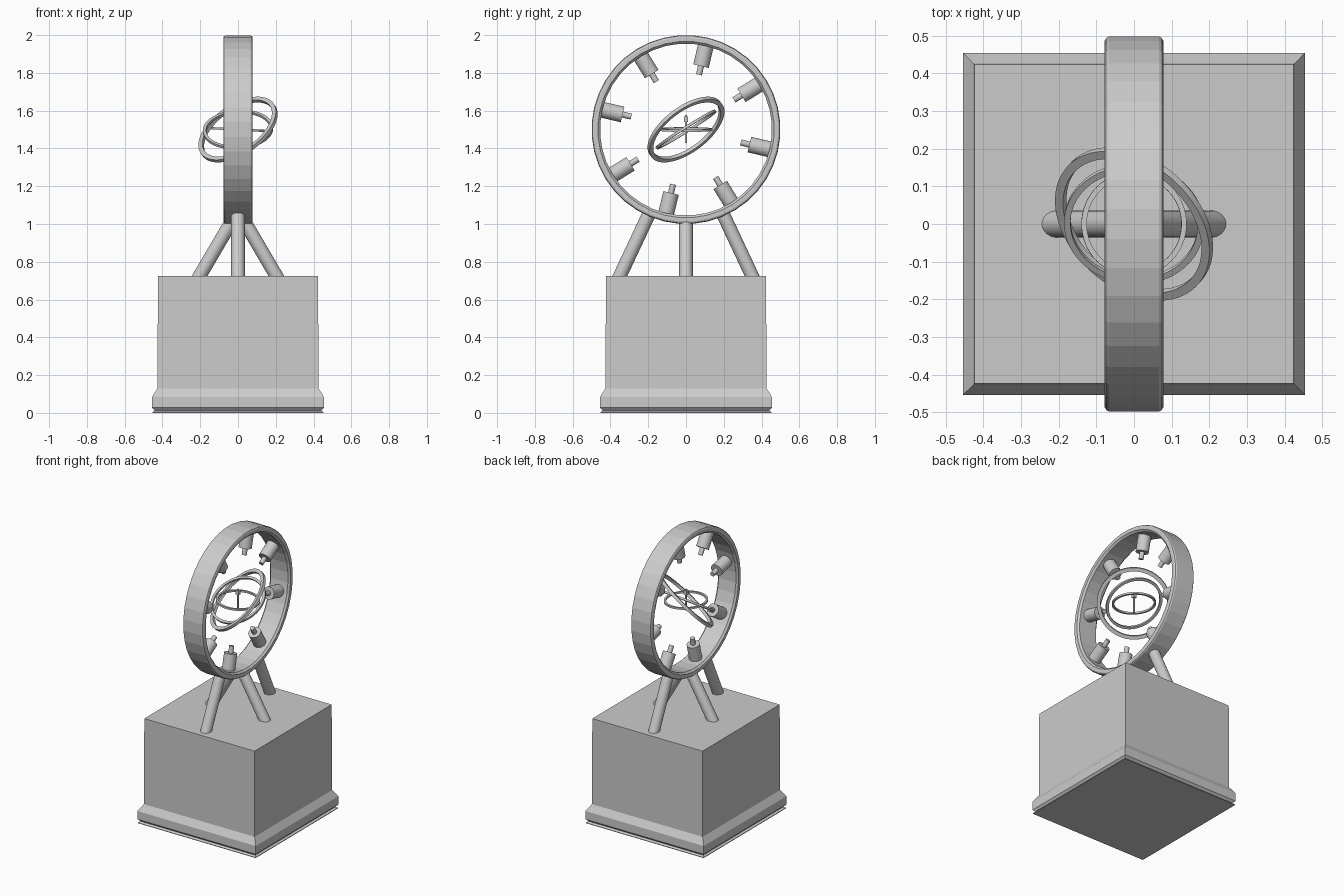
import bpy, bmesh, math
from mathutils import Vector

if "Cube" in bpy.data.objects:
    bpy.data.objects.remove(bpy.data.objects["Cube"])

CENTRE = Vector((0, 0, 1.5))


def finish(name, bm, smooth=False):
    bmesh.ops.recalc_face_normals(bm, faces=bm.faces)
    mesh = bpy.data.meshes.new(name)
    bm.to_mesh(mesh)
    bm.free()
    ob = bpy.data.objects.new(name, mesh)
    bpy.context.collection.objects.link(ob)
    if smooth:
        bpy.ops.object.select_all(action='DESELECT')
        ob.select_set(True)
        bpy.context.view_layer.objects.active = ob
        bpy.ops.object.shade_smooth_by_angle(angle=math.radians(35))
    return ob


def ring(name, profile, normal, sides, smooth, offset=0.0, centre=CENTRE):
    """Sweep a closed (radius, height) profile round the given normal."""
    bm = bmesh.new()
    rot = Vector((0, 0, 1)).rotation_difference(Vector(normal).normalized())
    loops = []
    for i in range(sides):
        a = 2 * math.pi * (i + offset) / sides
        loops.append([bm.verts.new(centre + rot @ Vector((r * math.cos(a), r * math.sin(a), h)))
                      for r, h in profile])
    n = len(profile)
    for i in range(sides):
        p, q = loops[i], loops[(i + 1) % sides]
        for j in range(n):
            bm.faces.new((p[j], q[j], q[(j + 1) % n], p[(j + 1) % n]))
    return finish(name, bm, smooth)


def flat_band(outer, width, height):
    h = height / 2
    return [(outer, -h), (outer, h), (outer - width, h), (outer - width, -h)]


def rods(name, pieces, sides=24):
    """Capped cylinders, each given as (start, end, radius), in one object."""
    bm = bmesh.new()
    for start, end, radius in pieces:
        start, end = Vector(start), Vector(end)
        d = end - start
        new = bmesh.ops.create_cone(bm, cap_ends=True, segments=sides, radius1=radius,
                                    radius2=radius, depth=d.length)['verts']
        rot = Vector((0, 0, 1)).rotation_difference(d.normalized())
        for v in new:
            v.co = rot @ v.co + (start + end) / 2
    return finish(name, bm, True)


# plinth: square sections stacked up a moulded profile
bm = bmesh.new()
levels = [(.453, 0), (.453, .004), (.440, .012), (.455, .028), (.455, .085),
          (.426, .13), (.424, .725)]
squares = [[bm.verts.new((sx * w, sy * w, z)) for sx, sy in ((-1, -1), (1, -1), (1, 1), (-1, 1))]
           for w, z in levels]
bm.faces.new(squares[0])
bm.faces.new(squares[-1])
for lo, hi in zip(squares, squares[1:]):
    for i in range(4):
        j = (i + 1) % 4
        bm.faces.new((lo[i], lo[j], hi[j], hi[i]))
finish("plinth", bm)

# four leaning struts
for axis, reach, top, height in (("side", .203, .03, 1.02), ("front_back", .35, .195, 1.055)):
    for s in (-1, 1):
        d = Vector((s, 0, 0)) if axis == "side" else Vector((0, s, 0))
        low = d * reach + Vector((0, 0, .725))
        high = d * top + Vector((0, 0, height))
        low -= (high - low) * .08  # sink the foot into the plinth
        rods(f"strut_{axis}_{'a' if s < 0 else 'b'}", [(low, high, .036)])

# big upright ring with chamfered edges
w, c = .078, .012
hoop = [(.5, -w + c), (.5, w - c), (.496, w - .004), (.5 - c, w), (.455 + c, w), (.455, w - c),
        (.455, -w + c), (.455 + c, -w), (.5 - c, -w), (.496, -w + .004)]
ring("main_ring", hoop, (1, 0, 0), 40, False, .5)

# eight emitters pointing at the centre
for i in range(8):
    a = math.radians(31.7 + 45 * i)
    d = Vector((0, math.cos(a), math.sin(a)))
    rods(f"emitter_{i + 1}", [(CENTRE + d * .46, CENTRE + d * .345, .042),
                              (CENTRE + d * .36, CENTRE + d * .298, .016)])

# nested gyroscope rings
ring("outer_gimbal", flat_band(.234, .024, .02), (-.48, -.53, .70), 64, True)
ring("middle_gimbal", flat_band(.186, .017, .014), (-.06, -.53, .84), 64, True)
ring("inner_gimbal", flat_band(.14, .014, .012), (.05, 0, 1), 64, True)

# central spindle with a small head block
rods("spindle", [((0, 0, 1.43), (0, 0, 1.577), .006)], 12)
bm = bmesh.new()
bmesh.ops.create_cube(bm, size=1)
bmesh.ops.scale(bm, vec=(.022, .022, .03), verts=bm.verts)
bmesh.ops.translate(bm, vec=(0, 0, 1.555), verts=bm.verts)
finish("spindle_head", bm)
